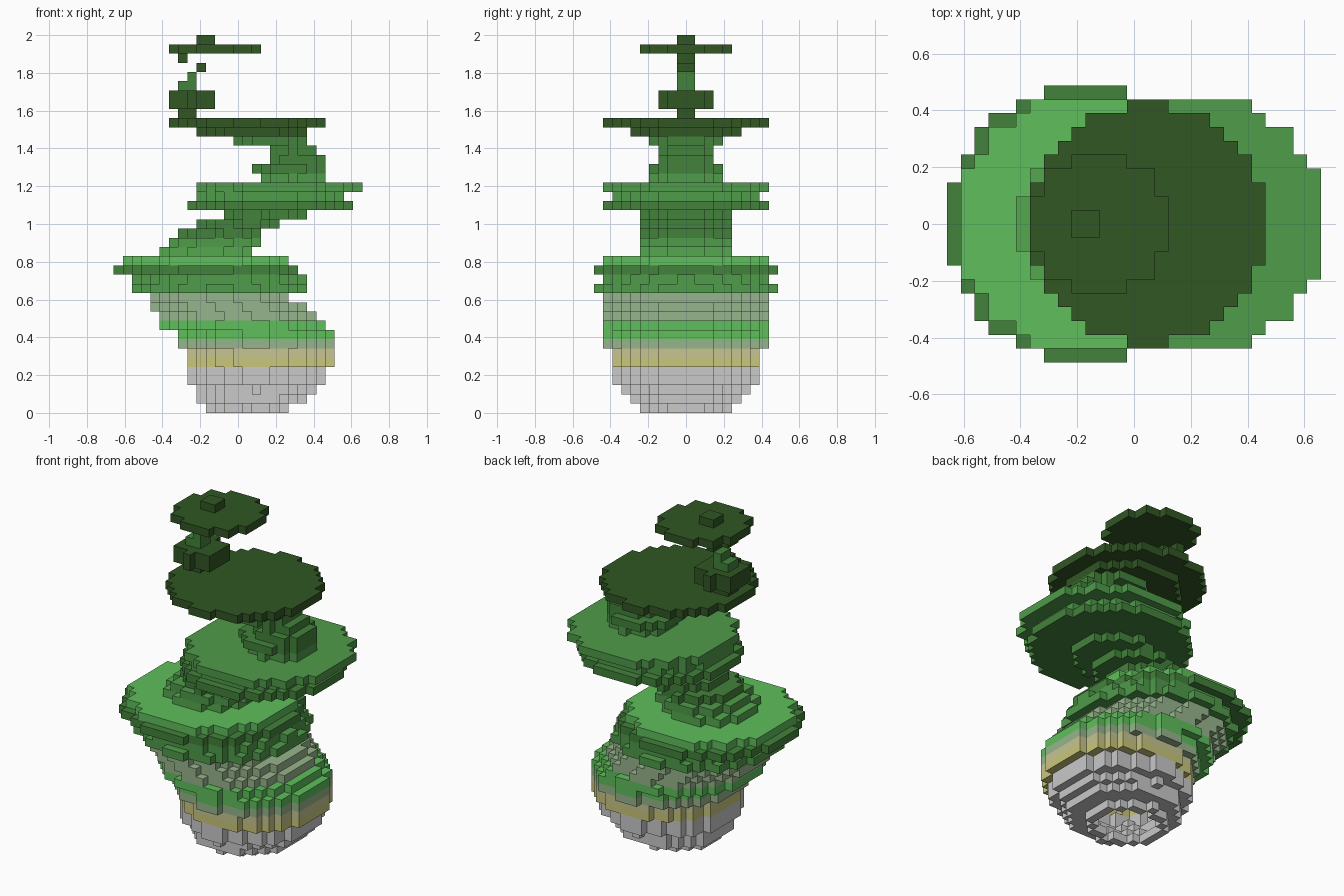
import bpy
import bmesh
from mathutils import Vector

cube = bpy.data.objects.get("Cube")
if cube:
    bpy.data.objects.remove(cube)

LAYER_COUNT = 41
CELL = 2 / LAYER_COUNT      # edge of one block
HALF_WIDTH = 13.5           # half the model width, in blocks
HALF_DEPTH = 10

COLOURS = {
    "stone grey": (0.79, 0.79, 0.79),
    "straw yellow": (0.79, 0.78, 0.48),
    "pale straw": (0.78, 0.77, 0.57),
    "sage green": (0.59, 0.71, 0.55),
    "bright green": (0.37, 0.75, 0.36),
    "leaf green": (0.33, 0.66, 0.31),
    "mid green": (0.31, 0.61, 0.29),
    "forest green": (0.26, 0.51, 0.23),
    "dark green": (0.19, 0.34, 0.14),
}

# Parts from the ground up: name, colour, one (left, right[, radius]) disc per layer
PARTS = [
    ("bulb_base", "stone grey", [(10, 19), (9, 21), (9, 22), (8, 23), (8, 23)]),
    ("bulb_yellow_band", "straw yellow", [(8, 24)]),
    ("bulb_pale_band", "pale straw", [(8, 24)]),
    ("bulb_sage_band", "sage green", [(7, 24)]),
    ("bulb_green_band", "bright green", [(7, 24), (5, 23)]),
    ("bulb_shoulder", "sage green", [(5, 22), (4, 21), (4, 19, 8.6)]),
    ("lower_collar", "mid green", [(2, 21), (2, 21, 9.1)]),
    ("lower_rim", "forest green", [(0, 20)]),
    ("lower_plate", "bright green", [(1, 19, 9.22)]),
    ("lower_stem_foot", "leaf green", [(5, 15)]),
    ("lower_stem", "mid green", [(6, 16)]),
    ("lower_stem_top", "forest green", [(7, 16), (9, 18), (12, 21)]),
    ("middle_rim", "forest green", [(8, 26)]),
    ("middle_plate", "mid green", [(9, 25), (9, 27, 9.22)]),
    ("middle_stem_foot", "mid green", [(16, 23)]),
    ("middle_stem", "forest green", [(15, 23), (17, 23), (17, 22), (13, 21)]),
    ("upper_plate", "dark green", [(9, 21), (6, 23)]),
    ("bud", "dark green", [(7, 9), (6, 11), (6, 11)]),
    ("bud_stem", "forest green", [(7, 9), (8, 9)]),
    ("floating_blocks", "dark green", [(9, 10), (7, 8)]),
    ("top_plate", "dark green", [(6, 16)]),
    ("top_knob", "dark green", [(9, 11)]),
]


def linear(channel):
    return ((channel + 0.055) / 1.055) ** 2.4


def make_material(name, rgb):
    colour = tuple(linear(c) for c in rgb) + (1,)
    mat = bpy.data.materials.new(name)
    mat.use_nodes = True
    mat.diffuse_color = colour
    bsdf = mat.node_tree.nodes["Principled BSDF"]
    bsdf.inputs["Base Color"].default_value = colour
    bsdf.inputs["Roughness"].default_value = 0.9
    return mat


def disc(left, right, radius=None):
    """Grid squares whose centres fall inside a circle."""
    limit = radius ** 2 if radius else ((right - left) / 2) ** 2 * 1.02
    middle = (left + right) / 2
    return {(x, y) for x in range(left, right)
            for y in range(-HALF_DEPTH, HALF_DEPTH)
            if (x + 0.5 - middle) ** 2 + (y + 0.5) ** 2 <= limit}


discs = [disc(*layer) for part in PARTS for layer in part[2]]


def is_hollow(x, y, z):
    """The bulb is a shell, open at the bottom and closed by the lower collar."""
    if z > 12:
        return False
    ring = [(x + 1, y), (x - 1, y), (x, y + 1), (x, y - 1)]
    return (all(n in discs[z] for n in ring) and (x, y) in discs[z + 1]
            and (z == 0 or (x, y) in discs[z - 1]))


blocks = {(x, y, z) for z, squares in enumerate(discs)
          for x, y in squares if not is_hollow(x, y, z)}


def build_part(name, material, first, count):
    """Skin the exposed sides of all blocks in a run of layers."""
    bm = bmesh.new()
    for block in sorted(b for b in blocks if first <= b[2] < first + count):
        centre = Vector(block) + Vector((0.5, 0.5, 0.5))
        for axis in range(3):
            for sign in (-1, 1):
                normal = Vector((0, 0, 0))
                normal[axis] = sign
                if tuple(int(c) for c in Vector(block) + normal) in blocks:
                    continue
                u = Vector((0, 0, 0))
                u[(axis + 1) % 3] = 0.5
                v = normal.cross(u)
                mid = centre + normal / 2
                corners = (mid - u - v, mid + u - v, mid + u + v, mid - u + v)
                bm.faces.new([bm.verts.new(
                    ((c.x - HALF_WIDTH) * CELL, c.y * CELL, c.z * CELL))
                    for c in corners])
    bmesh.ops.remove_doubles(bm, verts=bm.verts, dist=CELL / 100)
    mesh = bpy.data.meshes.new(name)
    bm.to_mesh(mesh)
    bm.free()
    mesh.materials.append(material)
    bpy.context.collection.objects.link(bpy.data.objects.new(name, mesh))


materials = {name: make_material(name, rgb) for name, rgb in COLOURS.items()}
level = 0
for part_name, colour_name, layers in PARTS:
    build_part(part_name, materials[colour_name], level, len(layers))
    level += len(layers)
